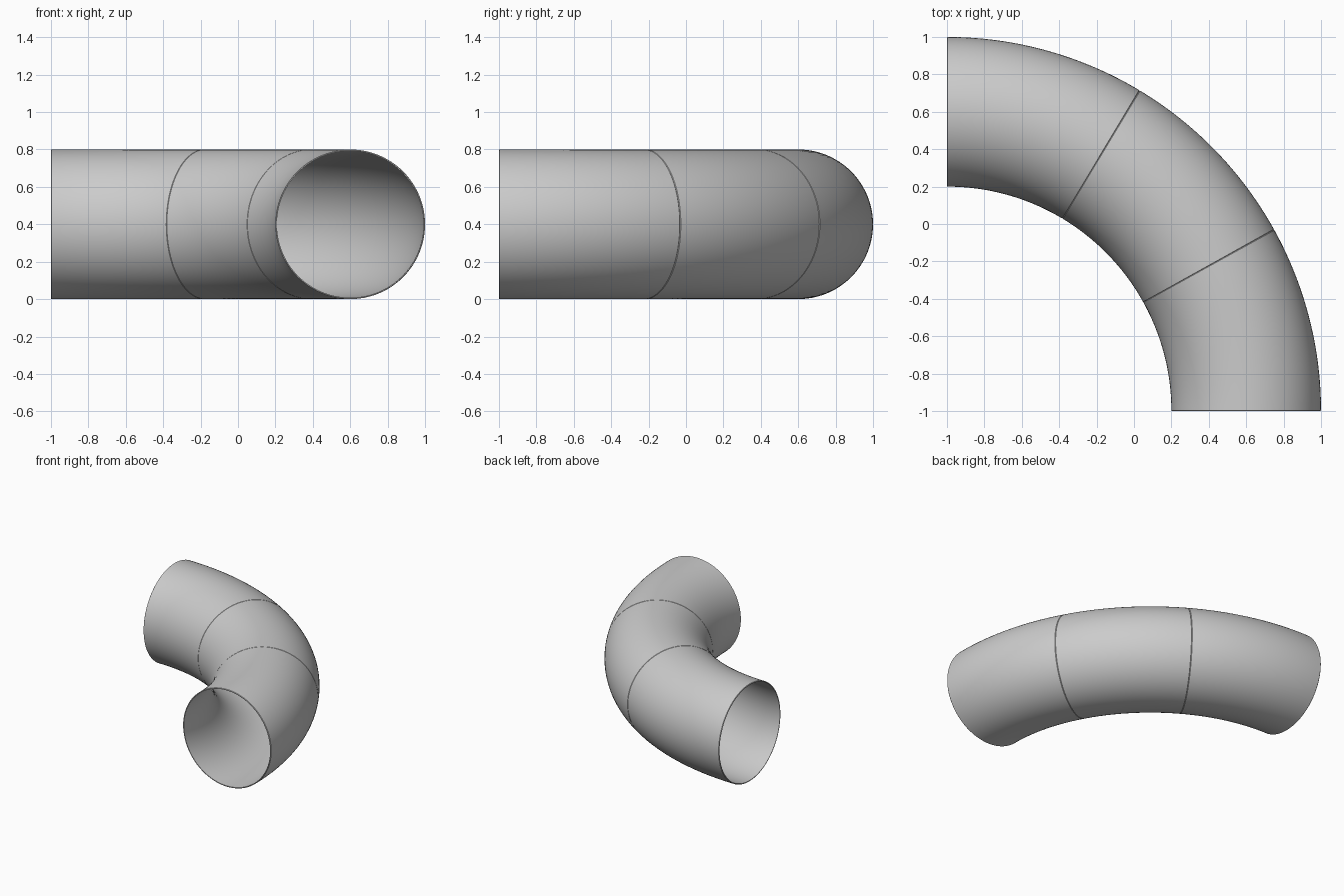
import bpy, bmesh, math

if "Cube" in bpy.data.objects:
    bpy.data.objects.remove(bpy.data.objects["Cube"])

BEND, R_OUT, R_IN = 1.6, 0.4, 0.392   # bend radius, outer and inner pipe radius
SIDES, STEPS = 96, 24


def pipe_section(name, start, end):
    """Thin walled piece of a 90 degree bend, open at both ends."""
    chamfer = 0.1
    angles = [start + chamfer + (end - start - 2 * chamfer) * i / STEPS
              for i in range(STEPS + 1)]
    # closed chain of rings: outside forward, inside back
    rings = [(start, R_OUT - 0.003)]
    rings += [(a, R_OUT) for a in angles]
    rings += [(end, R_OUT - 0.003), (end, R_IN)]
    rings += [(a, R_IN) for a in reversed(angles)]
    rings += [(start, R_IN)]

    bm = bmesh.new()
    loops = []
    for deg, rad in rings:
        a = math.radians(deg)
        loop = []
        for j in range(SIDES):
            t = 2 * math.pi * j / SIDES
            d = BEND + rad * math.cos(t)
            loop.append(bm.verts.new((-1 + d * math.cos(a),
                                      -1 + d * math.sin(a),
                                      0.4 + rad * math.sin(t))))
        loops.append(loop)
    for i, lo in enumerate(loops):
        nx = loops[(i + 1) % len(loops)]
        for j in range(SIDES):
            k = (j + 1) % SIDES
            bm.faces.new((lo[j], lo[k], nx[k], nx[j]))
    bmesh.ops.recalc_face_normals(bm, faces=bm.faces[:])
    mesh = bpy.data.meshes.new(name)
    bm.to_mesh(mesh)
    bm.free()
    obj = bpy.data.objects.new(name, mesh)
    bpy.context.collection.objects.link(obj)
    bpy.ops.object.select_all(action='DESELECT')
    obj.select_set(True)
    bpy.context.view_layer.objects.active = obj
    bpy.ops.object.shade_smooth_by_angle(angle=math.radians(25))
    return obj


# three sections joined at fine seams
pipe_section("pipe_section_front", 0, 29)
pipe_section("pipe_section_middle", 29, 59)
pipe_section("pipe_section_back", 59, 90)
